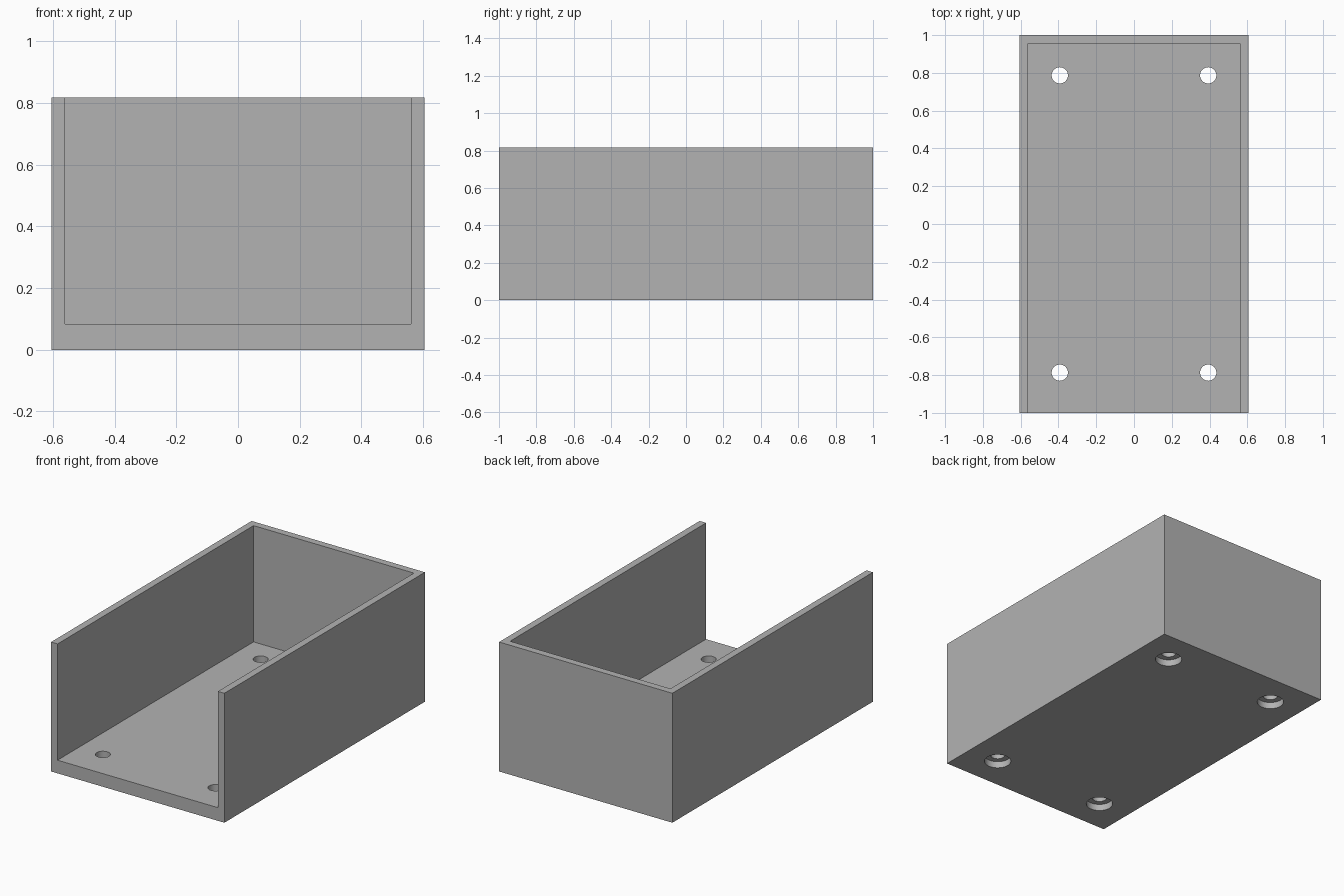
import bpy

cube = bpy.data.objects.get("Cube")
if cube:
    bpy.data.objects.remove(cube, do_unlink=True)

WIDTH, LENGTH, HEIGHT = 1.21, 2.0, 0.817
WALL, FLOOR = 0.045, 0.083
HOLE_X, HOLE_Y = 0.393, 0.787

grey = bpy.data.materials.new("plain grey")
grey.use_nodes = True
colour = (0.45, 0.45, 0.45, 1)
grey.diffuse_color = colour
grey.node_tree.nodes["Principled BSDF"].inputs["Base Color"].default_value = colour


def box(name, low, high):
    centre = [(a + b) / 2 for a, b in zip(low, high)]
    bpy.ops.mesh.primitive_cube_add(size=1, location=centre)
    obj = bpy.context.object
    obj.name = name
    obj.scale = [b - a for a, b in zip(low, high)]
    bpy.ops.object.transform_apply(location=True, rotation=False, scale=True)
    obj.data.materials.append(grey)
    return obj


def cylinder(name, radius, x, y, low, high):
    bpy.ops.mesh.primitive_cylinder_add(
        vertices=48, radius=radius, depth=high - low, location=(x, y, (low + high) / 2))
    obj = bpy.context.object
    obj.name = name
    obj.data.materials.append(grey)
    return obj


def cut(target, cutter):
    cutter.hide_render = True
    mod = target.modifiers.new("cut", 'BOOLEAN')
    mod.operation = 'DIFFERENCE'
    mod.solver = 'EXACT'
    mod.object = cutter
    bpy.context.view_layer.objects.active = target
    bpy.ops.object.modifier_apply(modifier=mod.name)
    bpy.data.objects.remove(cutter, do_unlink=True)


# Tray with open top and open front
x, y = WIDTH / 2, LENGTH / 2
tray = box("open_tray", (-x, -y, 0), (x, y, HEIGHT))
cut(tray, box("cavity_cutter", (WALL - x, -y - 1, FLOOR), (x - WALL, y - WALL, HEIGHT + 1)))

# Screw holes with counterbores underneath
for sx in (-1, 1):
    for sy in (-1, 1):
        px, py = sx * HOLE_X, sy * HOLE_Y
        cut(tray, cylinder("hole_cutter", 0.043, px, py, -0.1, 0.2))
        cut(tray, cylinder("counterbore_cutter", 0.078, px, py, -0.1, FLOOR / 2))

# Smooth hole walls, sharp box edges
bpy.ops.object.select_all(action='DESELECT')
tray.select_set(True)
bpy.context.view_layer.objects.active = tray
bpy.ops.object.shade_smooth_by_angle()
